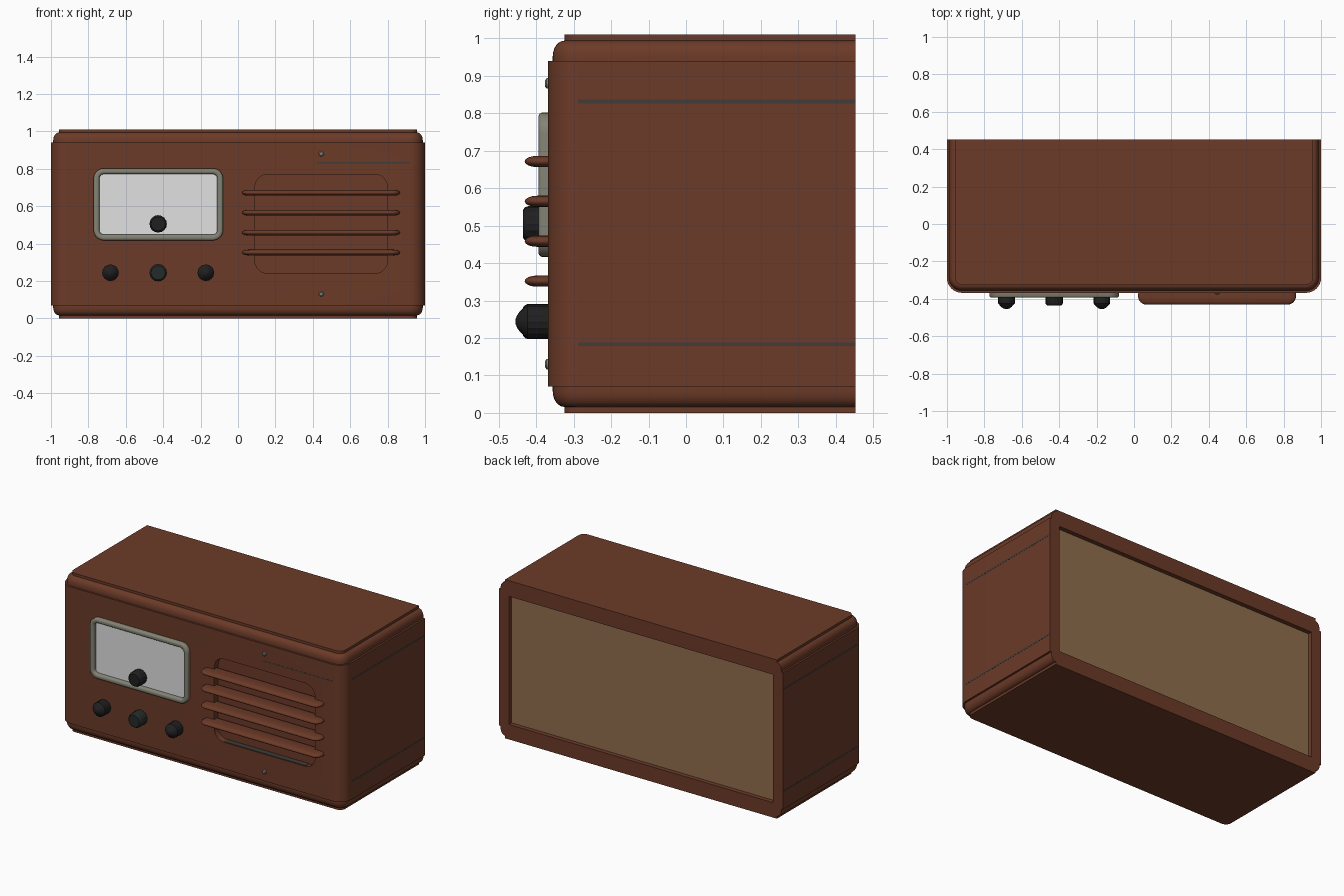
import bpy
import bmesh
from math import sin, cos, pi, radians

if "Cube" in bpy.data.objects:
    bpy.data.objects.remove(bpy.data.objects["Cube"], do_unlink=True)


def material(name, *rgb):
    m = bpy.data.materials.new(name)
    m.use_nodes = True
    m.diffuse_color = (*rgb, 1)
    m.node_tree.nodes["Principled BSDF"].inputs["Base Color"].default_value = (*rgb, 1)
    return m


WOOD = material("brown wood", 0.15, 0.043, 0.021)
TAN = material("tan board", 0.28, 0.155, 0.073)
STONE = material("grey trim", 0.23, 0.225, 0.175)
WHITE = material("dial white", 0.75, 0.75, 0.75)
BLACK = material("black knob", 0.014, 0.014, 0.014)
SLATE = material("slate knob", 0.018, 0.023, 0.022)
METAL = material("screw metal", 0.2, 0.2, 0.19)
DARK = material("dark seam", 0.05, 0.045, 0.04)

FRONT, BACK = -0.368, 0.453


def loft(name, rings, mat, closed=False):
    """Skin a row of equal rings; cap the ends, or join last to first."""
    bm = bmesh.new()
    rows = [[bm.verts.new(p) for p in ring] for ring in rings]
    pairs = list(zip(rows, rows[1:]))
    if closed:
        pairs.append((rows[-1], rows[0]))
    else:
        bm.faces.new(rows[0])
        bm.faces.new(rows[-1])
    n = len(rows[0])
    for a, b in pairs:
        for i in range(n):
            j = (i + 1) % n
            bm.faces.new((a[i], a[j], b[j], b[i]))
    bmesh.ops.recalc_face_normals(bm, faces=bm.faces)
    mesh = bpy.data.meshes.new(name)
    bm.to_mesh(mesh)
    bm.free()
    mesh.materials.append(mat)
    ob = bpy.data.objects.new(name, mesh)
    bpy.context.collection.objects.link(ob)
    return ob


def smooth(ob, angle=35):
    bpy.ops.object.select_all(action='DESELECT')
    ob.select_set(True)
    bpy.context.view_layer.objects.active = ob
    bpy.ops.object.shade_smooth_by_angle(angle=radians(angle))


def rounded(x0, x1, y0, y1, r, steps=8):
    """Outline of a rectangle with round corners."""
    pts = []
    corners = ((x1 - r, y1 - r), (x0 + r, y1 - r), (x0 + r, y0 + r), (x1 - r, y0 + r))
    for k, (cx, cy) in enumerate(corners):
        for s in range(steps + 1):
            a = (k + s / steps) * pi / 2
            pts.append((cx + r * cos(a), cy + r * sin(a)))
    return pts


def upright(outline, y):
    return [(x, y, z) for x, z in outline]


def box(name, x0, x1, y0, y1, z0, z1, mat):
    base = ((x0, z0), (x1, z0), (x1, z1), (x0, z1))
    return loft(name, [upright(base, y0), upright(base, y1)], mat)


def carve(target, cutter):
    mod = target.modifiers.new("recess", 'BOOLEAN')
    mod.operation, mod.solver, mod.object = 'DIFFERENCE', 'EXACT', cutter
    bpy.context.view_layer.objects.active = target
    bpy.ops.object.modifier_apply(modifier=mod.name)
    bpy.data.objects.remove(cutter, do_unlink=True)


# Cabinet: stepped and rolled top and bottom, round front corners, flat back
def plan(inset, z):
    r, ring = 0.08 - inset, [(1 - inset, BACK, z)]
    for side in (1, -1):
        arc = [(side * (0.92 + r * cos(a)), FRONT + 0.08 - r * sin(a), z)
               for a in (i * pi / 16 for i in range(9))]
        ring += arc if side == 1 else arc[::-1]
    return ring + [(inset - 1, BACK, z)]


HEIGHT = 1.01
roll = [(0.043 - 0.031 * sin(i * pi / 12), 0.016 + 0.042 * (1 - cos(i * pi / 12)))
        for i in range(7)]
levels = [(0.043, 0)] + roll + [(0.012, 0.07), (0, 0.07)]
rings = [plan(i, z) for i, z in levels]
rings += [plan(i, HEIGHT - z) for i, z in reversed(levels)]
cabinet = loft("cabinet", rings, WOOD)

# Recesses for the speaker and the back board
opening = rounded(0.09, 0.80, 0.24, 0.77, 0.07)
carve(cabinet, loft("speaker_cutter",
                    [upright(opening, FRONT - 0.1), upright(opening, FRONT + 0.04)], WOOD))
carve(cabinet, box("back_cutter", -0.93, 0.93, BACK - 0.035, BACK + 0.1, 0.095, 0.91, WOOD))
smooth(cabinet)
box("back_board", -0.93, 0.93, BACK - 0.036, BACK - 0.028, 0.095, 0.91, TAN)
box("speaker_ledge", 0.16, 0.73, FRONT + 0.004, FRONT + 0.04, 0.238, 0.243, DARK)

# Thin seams along the sides
for z, place in ((0.183, "lower"), (0.832, "upper")):
    for s, side in ((1, "left"), (-1, "right")):
        box(f"{place}_{side}_seam", s * 0.995, s * 1.0008, FRONT + 0.08, BACK,
            z - 0.005, z + 0.005, DARK)
box("front_upper_seam", 0.42, 0.92, FRONT - 0.0008, FRONT + 0.003, 0.829, 0.835, DARK)

# Grille fins with elliptical edges
for k in range(4):
    z = 0.352 + 0.1065 * k
    rings = []
    for i in range(9):
        a = -pi / 2 + i * pi / 8
        d = 0.034 * (1 - cos(a))
        outline = rounded(0.022 + d, 0.866 - d, -0.431 + d, -0.335 - d * 0.2, 0.045 - d)
        rings.append([(x, y, z + 0.015 * sin(a)) for x, y in outline])
    smooth(loft(f"grille_fin_{k + 1}", rings, WOOD), 50)


# Dial: rolled frame around a sunken plate
def dial(d, y):
    return upright(rounded(-0.772 + d, -0.08 - d, 0.417 + d, 0.802 - d, 0.055 - d), y)


frame_section = [(0, FRONT + 0.01), (0, -0.386), (0.003, -0.391), (0.009, -0.394),
                 (0.021, -0.394), (0.027, -0.391), (0.031, -0.384), (0.031, FRONT + 0.01)]
smooth(loft("dial_frame", [dial(d, y) for d, y in frame_section], STONE, closed=True))
loft("dial_plate", [dial(0.03, FRONT + 0.004), dial(0.03, FRONT - 0.004)], WHITE)


# Turned parts facing the front, with optional fluting
def turned(name, x, z, section, mat, flute=0.0, sides=32):
    rings = []
    for r, y in section:
        rings.append([(x + r * (1 - flute * (i % 2)) * cos(2 * pi * i / sides), y,
                       z + r * (1 - flute * (i % 2)) * sin(2 * pi * i / sides))
                      for i in range(sides)])
    smooth(loft(name, rings, mat), 30)


pointed = [(0.045, FRONT + 0.01), (0.045, -0.424), (0.040, -0.430), (0.027, -0.444),
           (0.017, -0.451), (0.007, -0.455)]
flat = [(0.047, FRONT + 0.01), (0.047, -0.422), (0.044, -0.430), (0.038, -0.435)]
turned("right_knob", -0.682, 0.244, pointed, BLACK, 0.04)
turned("left_knob", -0.172, 0.244, pointed, BLACK, 0.04)
turned("middle_knob", -0.427, 0.244, flat, SLATE, 0.04)
turned("tuning_knob", -0.427, 0.505, flat, BLACK, 0.04)

# Screws above and below the grille
screw = [(0.014, FRONT + 0.01), (0.014, FRONT - 0.004), (0.009, FRONT - 0.008)]
for z, place in ((0.13, "lower"), (0.88, "upper")):
    turned(f"{place}_screw", 0.445, z, screw, METAL, sides=16)
